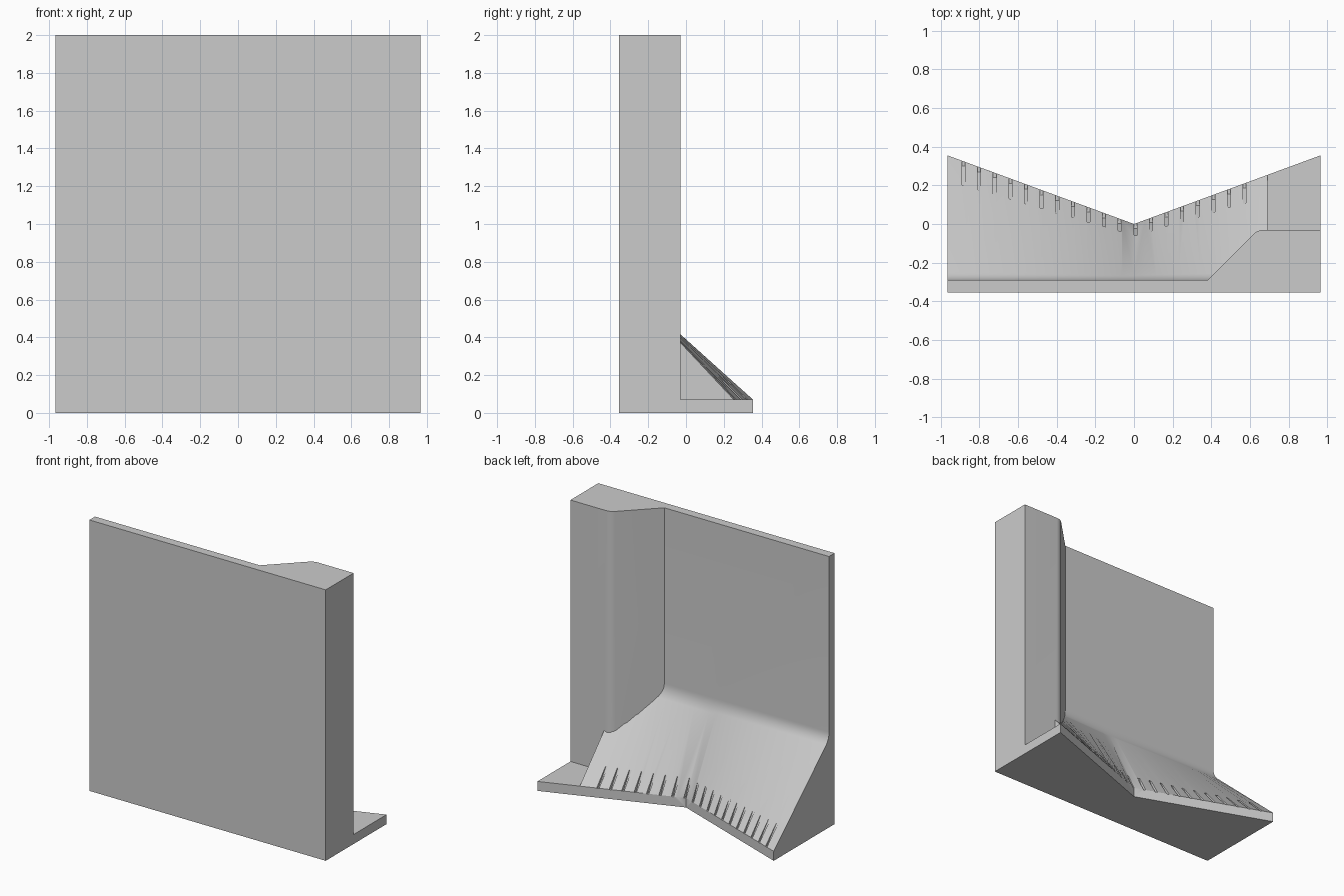
import bpy, bmesh
from mathutils import Vector

if "Cube" in bpy.data.objects:
    bpy.data.objects.remove(bpy.data.objects["Cube"])

X, Y, H = 0.965, 0.355, 2.0      # half width, half depth, wall height
PLATE, WALL_Y = 0.07, -0.29      # base plate top, inner face of thin wall
RAMP_END, RAMP_TOP, FILLET = 0.69, 0.65, 0.055


def edge_y(x):
    """Rear V-shaped edge of the base."""
    return abs(x) / X * Y


def bezier(a, b, c, n=8):
    a, b, c = Vector(a), Vector(b), Vector(c)
    return [tuple(a * (1 - t) ** 2 + b * 2 * t * (1 - t) + c * t * t)
            for t in (i / n for i in range(n + 1))]


def loft(name, rings):
    """Closed solid through matching rings of 3D points."""
    bm = bmesh.new()
    loops = [[bm.verts.new(p) for p in r] for r in rings]
    n = len(loops[0])
    for a, b in zip(loops, loops[1:]):
        for i in range(n):
            j = (i + 1) % n
            bm.faces.new((a[i], a[j], b[j], b[i]))
    bm.faces.new(loops[0])
    bm.faces.new(loops[-1])
    bmesh.ops.recalc_face_normals(bm, faces=bm.faces)
    me = bpy.data.meshes.new(name)
    bm.to_mesh(me)
    bm.free()
    ob = bpy.data.objects.new(name, me)
    bpy.context.collection.objects.link(ob)
    return ob


def extrude_z(name, pts, z0, z1):
    return loft(name, [[(x, y, z) for x, y in pts] for z in (z0, z1)])


def combine(target, tool, op):
    mod = target.modifiers.new(op.lower(), 'BOOLEAN')
    mod.operation, mod.object, mod.solver = op, tool, 'EXACT'
    bpy.context.view_layer.objects.active = target
    bpy.ops.object.modifier_apply(modifier=mod.name)
    bpy.data.objects.remove(tool)


# Base plate with V-notched rear edge
body = extrude_z("wall_with_ramp",
                 [(-X, -Y), (X, -Y), (X, Y), (0, 0), (-X, Y)], 0, PLATE)

# Wall: thin on the left, stepping out diagonally to a thick column
corner = bezier((0.615, -0.055), (0.64, -0.03), (0.675, -0.03))
wall = extrude_z("wall", [(-X, -Y), (X, -Y), (X, -0.03)] + corner[::-1]
                 + [(0.38, WALL_Y), (-X, WALL_Y)], 0, H)


# Ramp: ruled from the V edge to a level line on the wall, filleted at the top
def ramp_section(x):
    foot, top = Vector((edge_y(x), PLATE)), Vector((WALL_Y, RAMP_TOP))
    start = top + (foot - top).normalized() * FILLET
    curve = bezier(start, top, (WALL_Y, RAMP_TOP + FILLET))
    pts = [tuple(foot)] + curve + [(-0.32, RAMP_TOP + FILLET), (-0.32, 0.03)]
    return [(x, y, z) for y, z in pts]


xs = [-X + X * i / 16 for i in range(16)] + [RAMP_END * i / 12 for i in range(13)]
ramp = loft("ramp", [ramp_section(x) for x in xs])
combine(body, wall, 'UNION')
combine(body, ramp, 'UNION')

# Row of narrow grooves along the foot of the ramp
for i in range(19):
    x = -0.882 + 0.0808 * i
    lo, hi = 0.068, 0.19
    y0 = edge_y(x)
    y1 = y0 - (hi - PLATE) * (y0 - WALL_Y) / (RAMP_TOP - PLATE)
    quad = [(y0 - 0.025, lo), (y0 + 0.03, lo), (y1 + 0.03, hi), (y1 - 0.004, hi)]
    groove = loft("groove_cutter", [[(x + s, y, z) for y, z in quad]
                                    for s in (-0.008, 0.008)])
    combine(body, groove, 'DIFFERENCE')

# Smooth shading on curved areas, sharp edges kept
bpy.ops.object.select_all(action='DESELECT')
body.select_set(True)
bpy.context.view_layer.objects.active = body
bpy.ops.object.shade_smooth_by_angle(angle=0.5)
